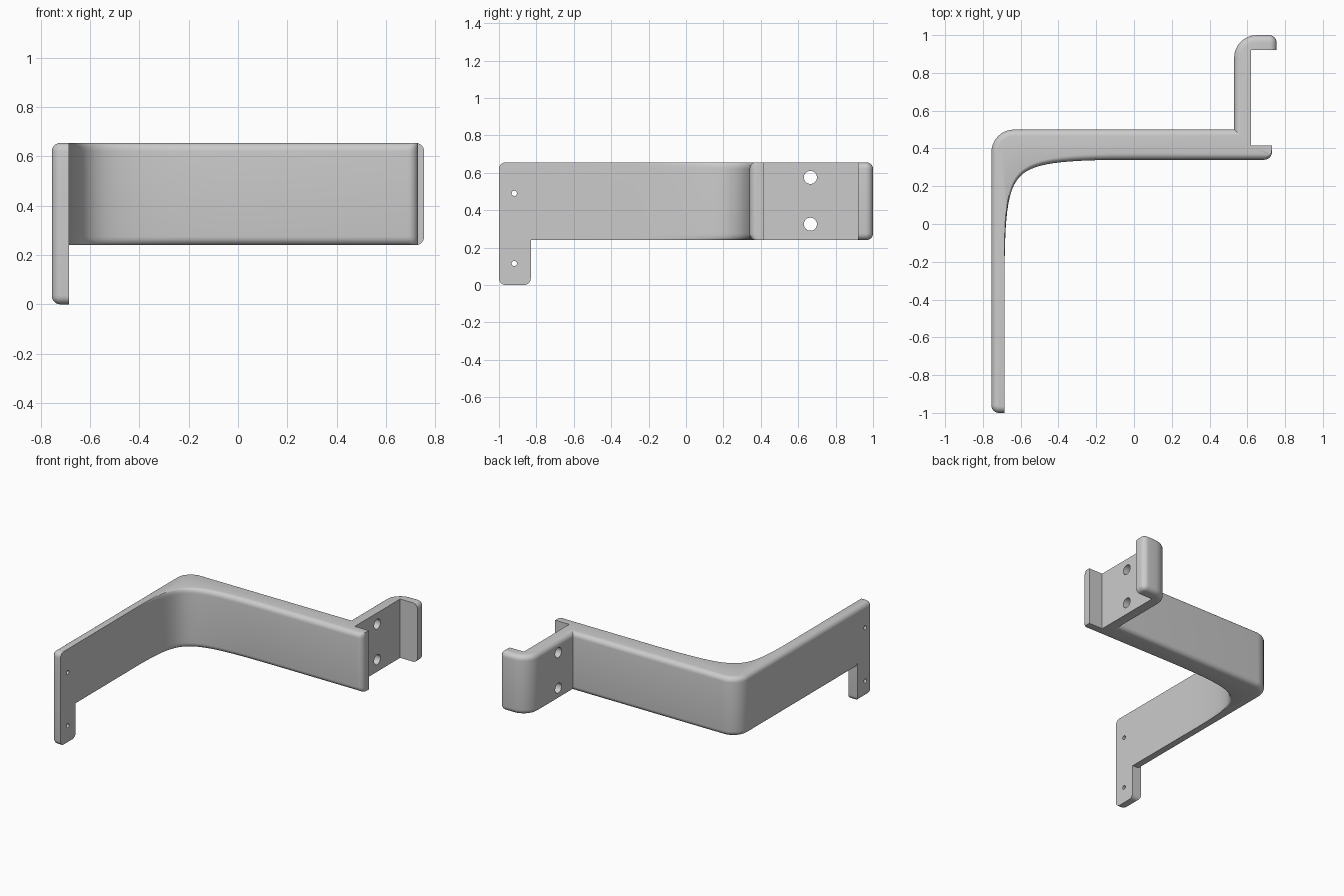
import bpy, bmesh, math
from mathutils import Vector

if "Cube" in bpy.data.objects:
    bpy.data.objects.remove(bpy.data.objects["Cube"])

FILLET = 0.035     # edge rounding
CORNER = 0.04      # small vertical corner rounding
STEPS = 6


def outline(corners):
    """Clockwise corners (x, y, corner radius, fillet of next edge) -> points and edge fillets."""
    pts, fil = [], []
    n = len(corners)
    for i, (x, y, rad, f) in enumerate(corners):
        p = Vector((x, y))
        if rad == 0:
            pts.append(p)
            fil.append(f)
            continue
        # right-angled corner swept as a quarter arc
        a = (Vector(corners[i - 1][:2]) - p).normalized()
        b = (Vector(corners[(i + 1) % n][:2]) - p).normalized()
        f0 = corners[i - 1][3]
        for k in range(9):
            t = k / 8
            s = t * math.pi / 2
            pts.append(p + rad * (a * (1 - math.sin(s)) + b * (1 - math.cos(s))))
            fil.append(f if k == 8 else f0 + (f - f0) * (t + 1 / 16))
    return pts, fil


def inset(pts, fil, amount):
    """Move every edge inward by its own fillet times amount."""
    out = []
    for i, p in enumerate(pts):
        d1 = (p - pts[i - 1]).normalized()
        d2 = (pts[(i + 1) % len(pts)] - p).normalized()
        n1, n2 = Vector((d1.y, -d1.x)), Vector((d2.y, -d2.x))
        o1, o2 = fil[i - 1] * amount, fil[i] * amount
        det = n1.x * n2.y - n1.y * n2.x
        if abs(det) > 0.5:
            out.append(p + Vector(((o1 * n2.y - o2 * n1.y) / det, (n1.x * o2 - n2.x * o1) / det)))
        else:
            out.append(p + (n1 + n2).normalized() * (o1 + o2) / 2)
    return out


def rounded_prism(name, corners, z0, z1, round_top=True):
    """Stack inset outlines so the chosen edges get a fillet."""
    pts, fil = outline(corners)
    ang = [k / STEPS * math.pi / 2 for k in range(STEPS + 1)]
    layers = [(z0 + FILLET * (1 - math.cos(s)), 1 - math.sin(s)) for s in ang]
    if round_top:
        layers += [(z1 - FILLET * (1 - math.cos(s)), 1 - math.sin(s)) for s in reversed(ang)]
    else:
        layers.append((z1, 0))
    bm = bmesh.new()
    rings = [[bm.verts.new((q.x, q.y, z)) for q in inset(pts, fil, f)] for z, f in layers]
    n = len(pts)
    for lo, hi in zip(rings, rings[1:]):
        for i in range(n):
            j = (i + 1) % n
            bm.faces.new((lo[i], lo[j], hi[j], hi[i]))
    bm.faces.new(rings[0])
    bm.faces.new(rings[-1])
    bmesh.ops.recalc_face_normals(bm, faces=bm.faces)
    me = bpy.data.meshes.new(name)
    bm.to_mesh(me)
    bm.free()
    ob = bpy.data.objects.new(name, me)
    bpy.context.collection.objects.link(ob)
    return ob


def combine(target, other, operation):
    """Apply a boolean and remove the helper."""
    other.hide_render = True
    mod = target.modifiers.new("bool", 'BOOLEAN')
    mod.operation, mod.object, mod.solver = operation, other, 'EXACT'
    bpy.context.view_layer.objects.active = target
    bpy.ops.object.modifier_apply(modifier=mod.name)
    bpy.data.objects.remove(other, do_unlink=True)


# Inner elbow: conic curve whose edge fillet fades out towards the side arm
B, C, A = Vector((0.0, 0.34)), Vector((-0.685, 0.34)), Vector((-0.685, -0.27))
W = 2.8
elbow = []
for k in range(29):
    t = k / 28
    b0, b1, b2 = (1 - t) ** 2, 2 * W * t * (1 - t), t * t
    p = (B * b0 + C * b1 + A * b2) / (b0 + b1 + b2)
    elbow.append((p.x, p.y, 0, FILLET * (1 - t)))
elbow[-1] = (A.x, A.y, 0, 0)

# Bracket body: side arm, cross arm and open hook in one outline
F = FILLET
body = rounded_prism("bracket", [
    (-0.755, -1, CORNER, F), (-0.755, 0.5, 0.12, F), (0.53, 0.5, 0, F),
    (0.53, 1, 0.12, F), (0.755, 1, CORNER, F), (0.755, 0.92, 0, 0),
    (0.62, 0.92, 0, 0), (0.62, 0.415, 0, 0), (0.73, 0.415, 0, 0),
    (0.73, 0.34, CORNER, F), *elbow, (-0.685, -1, 0, F)], 0.24, 0.655)

# Foot tab below the end of the side arm
foot = rounded_prism("foot_tab", [
    (-0.755, -1, CORNER, F), (-0.755, -0.83, 0, F),
    (-0.685, -0.83, 0, 0), (-0.685, -1, 0, F)], 0, 0.4, round_top=False)
combine(body, foot, 'UNION')

# Screw holes: two large in the hook, two small in the side arm
for x, y, z, r in [(0.575, 0.665, 0.575, 0.035), (0.575, 0.665, 0.325, 0.035),
                   (-0.72, -0.918, 0.49, 0.014), (-0.72, -0.918, 0.115, 0.014)]:
    bpy.ops.mesh.primitive_cylinder_add(vertices=32, radius=r, depth=0.2, location=(x, y, z),
                                        rotation=(0, math.pi / 2, 0))
    combine(body, bpy.context.object, 'DIFFERENCE')

bpy.ops.object.select_all(action='DESELECT')
body.select_set(True)
bpy.context.view_layer.objects.active = body
bpy.ops.object.shade_smooth_by_angle(angle=math.radians(30))
